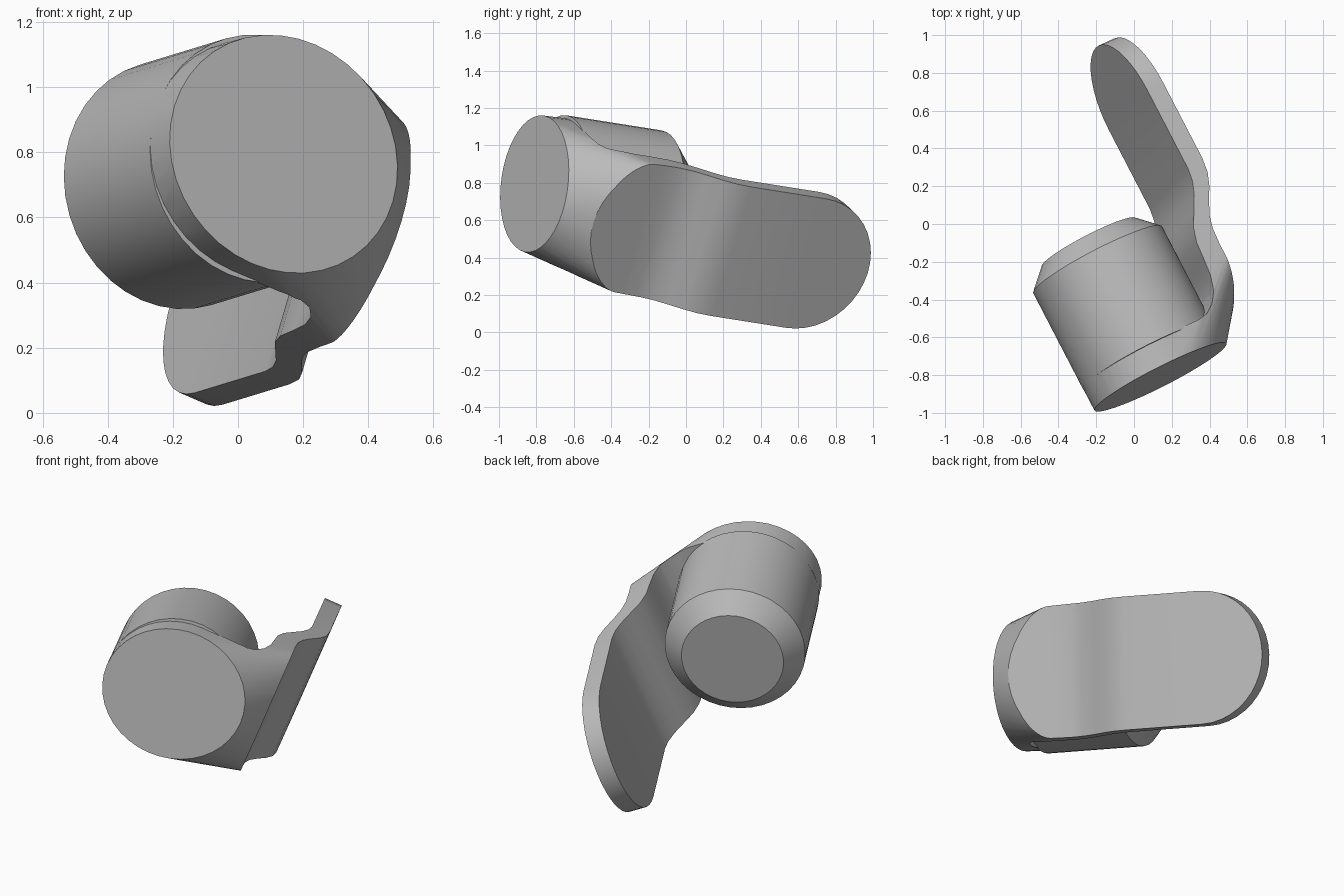
import bpy, bmesh, math
from mathutils import Vector, Matrix

cube = bpy.data.objects.get("Cube")
if cube:
    bpy.data.objects.remove(cube)

# Part frame: x = outwards to the lever, y = along the barrel, z = across the lever
along = Vector((-0.456, 0.879, -0.139)).normalized()
across = Vector((0.27, 0.285, 0.92))
across = (across - along * across.dot(along)).normalized()
out = along.cross(across)
frame = Matrix((out, along, across)).transposed().to_4x4()
frame.translation = (0.14, -0.81, 0.795)

grey = bpy.data.materials.new("plain grey")
grey.use_nodes = True
grey.diffuse_color = (0.5, 0.5, 0.5, 1)
grey.node_tree.nodes["Principled BSDF"].inputs["Base Color"].default_value = (0.5, 0.5, 0.5, 1)


def make_object(name, bm):
    bmesh.ops.recalc_face_normals(bm, faces=bm.faces)
    mesh = bpy.data.meshes.new(name)
    bm.to_mesh(mesh)
    bm.free()
    mesh.materials.append(grey)
    obj = bpy.data.objects.new(name, mesh)
    bpy.context.collection.objects.link(obj)
    obj.matrix_world = frame
    return obj


def smooth(obj, degrees):
    bpy.ops.object.select_all(action='DESELECT')
    obj.select_set(True)
    bpy.context.view_layer.objects.active = obj
    bpy.ops.object.shade_smooth_by_angle(angle=math.radians(degrees))


def arc(start, end, steps):
    return [math.radians(start + (end - start) * i / steps) for i in range(steps + 1)]


# Lever and flange: side profile extruded across the width
inner = [(-0.45, 0.14), (0.2, 0.14), (0.26, 0.155), (0.31, 0.19), (0.35, 0.25),
         (0.372, 0.33), (0.38, 0.42), (0.387, 0.52), (0.41, 0.6), (0.455, 0.68),
         (0.5, 0.76), (0.527, 0.83), (0.537, 0.9), (0.537, 1.9)]
outer = [(0.637, 1.9), (0.637, 0.92), (0.627, 0.84), (0.6, 0.77), (0.555, 0.69),
         (0.522, 0.62), (0.505, 0.55), (0.5, 0.46), (0.505, 0), (-0.45, 0)]
bm = bmesh.new()
side = bm.faces.new([bm.verts.new((q, s, -0.5)) for q, s in inner + outer])
moved = bmesh.ops.extrude_face_region(bm, geom=[side])["geom"]
bmesh.ops.translate(bm, vec=(0, 0, 1), verts=[v for v in moved if isinstance(v, bmesh.types.BMVert)])
lever = make_object("lever_and_flange", bm)

# Outline envelope: oval front face, rounded shoulder and rounded lever tip
half = 0.375
points = []
for t in arc(0, 360, 40)[:-1]:
    points.append((0.396 * math.cos(t), 0, 0.365 * math.sin(t)))
    points.append((0.396 * math.cos(t), 0.16, 0.37 * math.sin(t)))
for t in arc(-90, 90, 20):
    points.append((0.503, 0.14 + 0.38 * (1 - math.cos(t)), half * math.sin(t)))
    for q in (0.3, 0.74):
        points.append((q, 1.375 + half * math.cos(t), half * math.sin(t)))
points += [(0.74, 0.58, -half), (0.74, 0.58, half)]
bm = bmesh.new()
for p in points:
    bm.verts.new(p)
hull = bmesh.ops.convex_hull(bm, input=bm.verts)
bmesh.ops.delete(bm, geom=list({v for v in hull["geom_interior"] if isinstance(v, bmesh.types.BMVert)}),
                 context='VERTS')
bmesh.ops.dissolve_limit(bm, angle_limit=0.005, verts=bm.verts, edges=bm.edges)
envelope = make_object("outline_cutter", bm)
envelope.hide_render = True

# Trim the extrusion to the envelope and keep the trimmed mesh
trim = lever.modifiers.new("trim", 'BOOLEAN')
trim.operation = 'INTERSECT'
trim.solver = 'EXACT'
trim.object = envelope
bpy.context.view_layer.update()
trimmed = bpy.data.meshes.new_from_object(lever.evaluated_get(bpy.context.evaluated_depsgraph_get()))
lever.modifiers.clear()
lever.data = trimmed
bpy.data.objects.remove(envelope)
smooth(lever, 28)

# Barrel with a chamfered back end
bm = bmesh.new()
rings = []
for radius, s in [(0.385, 0.13), (0.385, 0.71), (0.28, 0.815)]:
    rings.append([bm.verts.new((-0.01 + radius * math.cos(t), s, radius * math.sin(t)))
                  for t in arc(0, 360, 40)[:-1]])
for low, high in zip(rings, rings[1:]):
    for i in range(len(low)):
        bm.faces.new((low[i - 1], low[i], high[i], high[i - 1]))
bm.faces.new(rings[0])
bm.faces.new(rings[-1])
smooth(make_object("barrel", bm), 30)
